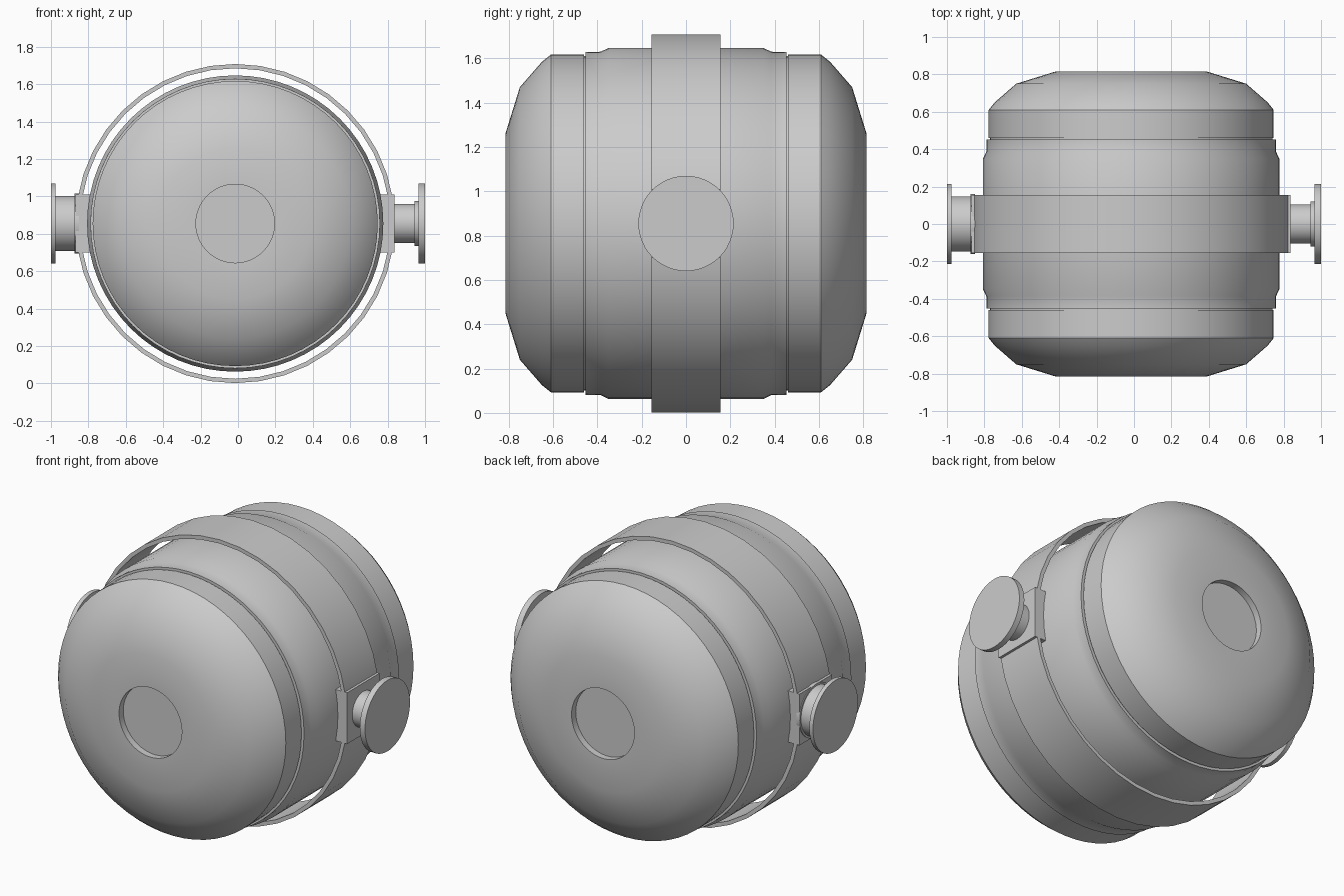
import bpy
import math
from mathutils import Matrix

cube = bpy.data.objects.get("Cube")
if cube:
    bpy.data.objects.remove(cube, do_unlink=True)

CX, CZ = -0.015, 0.855   # drum axis

grey = bpy.data.materials.new("plain grey")
grey.use_nodes = True
colour = (0.6, 0.6, 0.6, 1)
grey.diffuse_color = colour
grey.node_tree.nodes["Principled BSDF"].inputs["Base Color"].default_value = colour


def lathe(name, profile, sides, axis, closed=False, angle=30):
    """Spin (radius, distance) points about the y or x axis through the drum centre."""
    verts, faces = [], []
    count = len(profile)
    for i in range(sides):
        a = 2 * math.pi * i / sides
        for r, d in profile:
            c, s = r * math.cos(a), r * math.sin(a)
            verts.append((CX + c, d, CZ + s) if axis == "y" else (d, c, CZ + s))
    for i in range(sides):
        j = (i + 1) % sides
        for k in range(count if closed else count - 1):
            n = (k + 1) % count
            faces.append((i * count + k, i * count + n, j * count + n, j * count + k))
    if not closed:
        faces.append([i * count for i in range(sides)])
        faces.append([i * count + count - 1 for i in range(sides)])
    mesh = bpy.data.meshes.new(name)
    mesh.from_pydata(verts, [], faces)
    return finish(name, mesh, angle)


def finish(name, mesh, angle):
    import bmesh
    bm = bmesh.new()
    bm.from_mesh(mesh)
    bmesh.ops.recalc_face_normals(bm, faces=bm.faces)
    bm.to_mesh(mesh)
    bm.free()
    mesh.materials.append(grey)
    obj = bpy.data.objects.new(name, mesh)
    bpy.context.collection.objects.link(obj)
    bpy.ops.object.select_all(action="DESELECT")
    obj.select_set(True)
    bpy.context.view_layer.objects.active = obj
    bpy.ops.object.shade_smooth_by_angle(angle=math.radians(angle))
    return obj


# Drum: half profile from the recessed end centre to the middle, mirrored
half = [(0.21, 0.775), (0.21, 0.815), (0.405, 0.815), (0.615, 0.75),
        (0.73, 0.65), (0.762, 0.61), (0.762, 0.46), (0.755, 0.46),
        (0.755, 0.453), (0.774, 0.453), (0.775, 0.385), (0.792, 0.35)]
lathe("drum", half + [(r, -d) for r, d in reversed(half)], 64, "y", angle=35)

# Strap ring standing clear of the drum
lathe("strap", [(0.853, -0.155), (0.853, 0.155), (0.83, 0.155), (0.83, -0.155)],
      40, "y", closed=True)

# Blocks joining the strap to the drum on both sides
for side, name in ((1, "left_block"), (-1, "right_block")):
    import bmesh
    bm = bmesh.new()
    bmesh.ops.create_cube(bm, size=1)
    bm.transform(Matrix.Translation((CX + side * 0.8, 0, CZ))
                 @ Matrix.Diagonal((0.106, 0.31, 0.31, 1)))
    block = bpy.data.meshes.new(name)
    bm.to_mesh(block)
    bm.free()
    finish(name, block, 30)

# Trunnions: slim one on the left, thick one on the right
lathe("left_trunnion", [(0.105, 0.82), (0.105, 0.945), (0.12, 0.945), (0.12, 0.965),
                        (0.215, 0.965), (0.215, 1.0)], 48, "x")
lathe("right_trunnion", [(0.16, -0.85), (0.16, -0.873), (0.148, -0.873),
                         (0.148, -0.975), (0.215, -0.975), (0.215, -1.0)], 48, "x")
